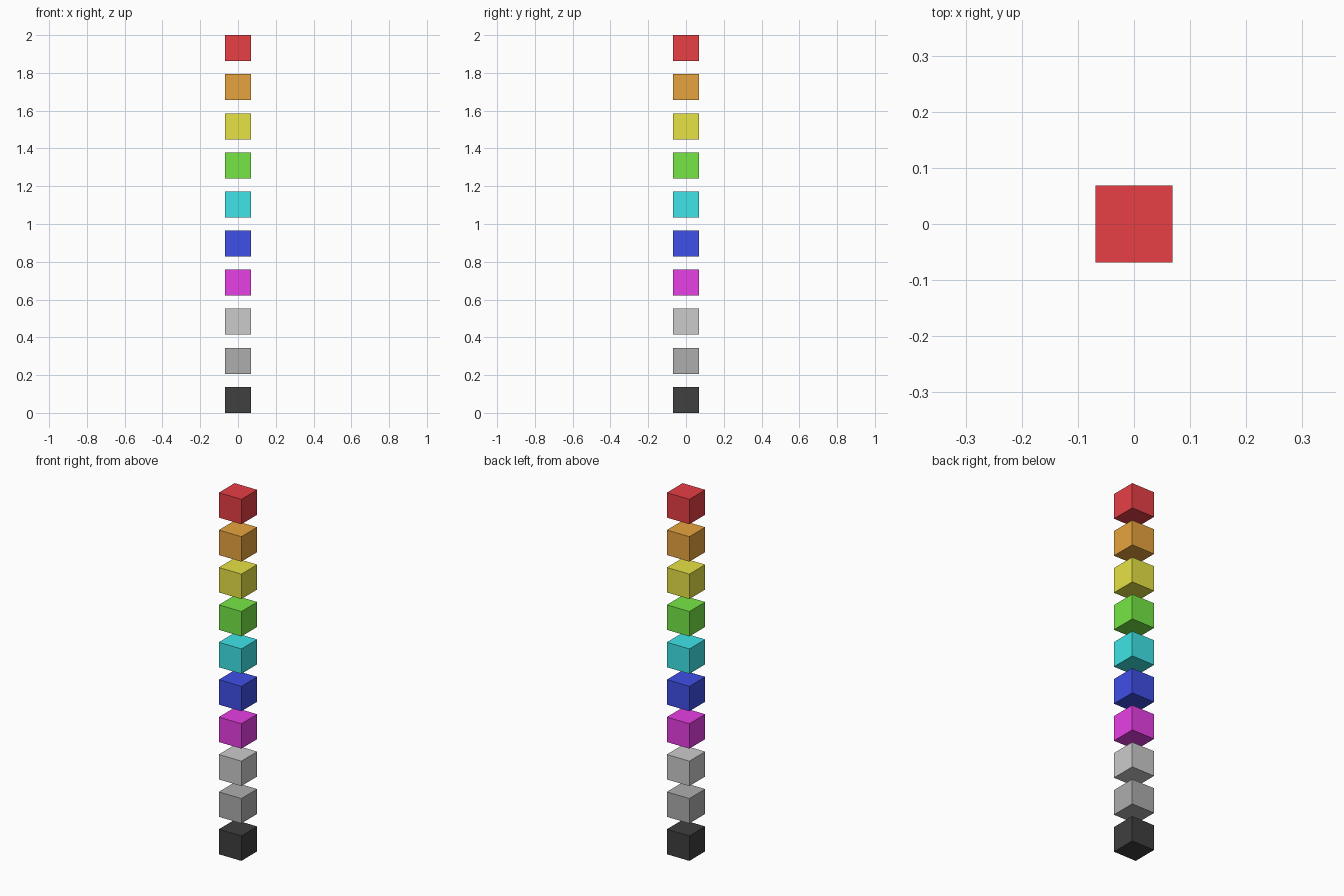
import bpy

if "Cube" in bpy.data.objects:
    bpy.data.objects.remove(bpy.data.objects["Cube"])

# Column of ten separate cubes, gap is half a cube
COUNT = 10
SIDE = 2 / (1 + 1.5 * (COUNT - 1))
PITCH = 1.5 * SIDE

COLOURS = [
    ("black", (0.05, 0.05, 0.05)),
    ("dark_grey", (0.42, 0.42, 0.42)),
    ("light_grey", (0.7, 0.7, 0.7)),
    ("magenta", (0.8, 0.05, 0.78)),
    ("blue", (0.05, 0.08, 0.8)),
    ("cyan", (0.05, 0.78, 0.8)),
    ("green", (0.18, 0.8, 0.06)),
    ("yellow", (0.8, 0.76, 0.06)),
    ("orange", (0.8, 0.37, 0.05)),
    ("red", (0.8, 0.05, 0.06)),
]

# Cubes from bottom to top
for i, (name, rgb) in enumerate(COLOURS):
    bpy.ops.mesh.primitive_cube_add(size=SIDE, location=(0, 0, SIDE / 2 + i * PITCH))
    cube = bpy.context.object
    cube.name = name + "_cube"
    mat = bpy.data.materials.new(name)
    mat.diffuse_color = (*rgb, 1)
    mat.use_nodes = True
    mat.node_tree.nodes["Principled BSDF"].inputs["Base Color"].default_value = mat.diffuse_color
    cube.data.materials.append(mat)
